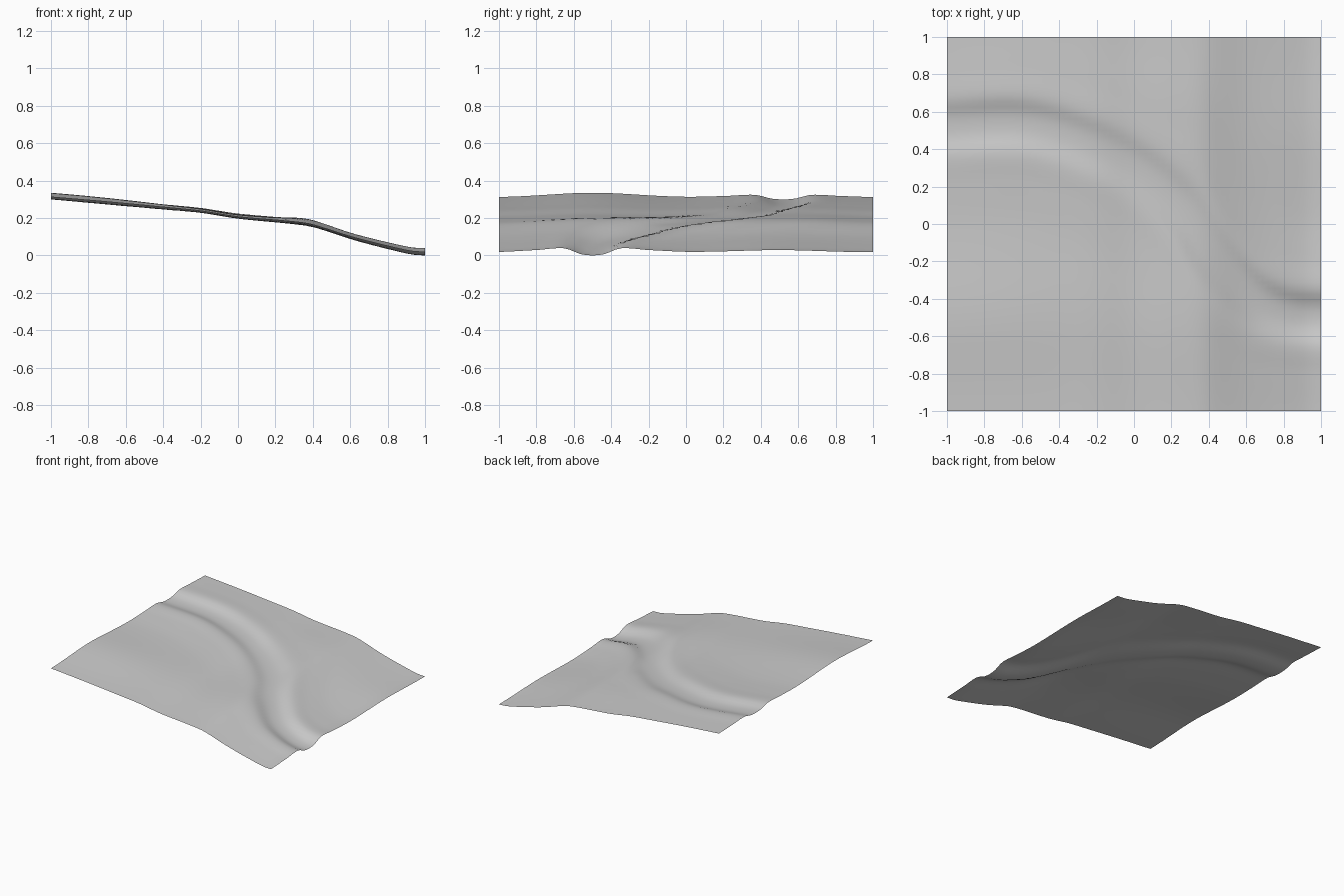
import bpy
import bmesh
from math import exp, sqrt

cube = bpy.data.objects.get("Cube")
if cube:
    bpy.data.objects.remove(cube, do_unlink=True)


def spline(points, t):
    """Smooth curve through (position, value) pairs."""
    n = len(points)
    i = 0
    while i < n - 2 and t > points[i + 1][0]:
        i += 1

    def slope(k):
        a, b = points[max(k - 1, 0)], points[min(k + 1, n - 1)]
        return (b[1] - a[1]) / (b[0] - a[0])

    (x0, y0), (x1, y1) = points[i], points[i + 1]
    h = x1 - x0
    u = min(max((t - x0) / h, 0), 1)
    w = u * u * (3 - 2 * u)
    return (y0 * (1 - w) + y1 * w + h * u * (1 - u) ** 2 * slope(i)
            - h * u * u * (1 - u) * slope(i + 1))


def bump(x, y, cx, cy, rx, ry):
    return exp(-((x - cx) / rx) ** 2 - ((y - cy) / ry) ** 2)


# Fall of the land from left to right
fall = [(-1, .313), (-.7, .288), (-.4, .26), (-.2, .24), (0, .208),
        (.3, .18), (.4, .164), (.6, .102), (.8, .052), (.93, .024), (1, .02)]
# Winding centre line of the stream bed
stream = [(-1, .52), (-.6, .53), (-.3, .45), (0, .3), (.25, .08),
          (.45, -.2), (.65, -.4), (.82, -.48), (1, -.5)]
# Cross-section of the bed with its raised banks
section = [(0, -.018), (.06, -.012), (.15, .02), (.3, .011), (.55, 0), (3, 0)]
# How deep the bed is cut along its length
depth = [(-1, .65), (-.6, .75), (0, .6), (.4, .75), (.7, .9), (1, 1)]


def height(x, y):
    lean = (spline(stream, x + .03) - spline(stream, x - .03)) / .06
    d = abs(y - spline(stream, x)) / sqrt(1 + lean * lean)
    z = spline(fall, x) + spline(depth, x) * spline(section, d)
    # Broad swells on both sides
    z += .025 * bump(x, y, -1, -.5, .9, .33)
    z += .012 * bump(x, y, 1, .5, .5, .3)
    z += .012 * bump(x, y, .25, -.55, .3, .35)
    z += .01 * bump(x, y, .2, .7, .35, .3)
    return z


# Ground sheet
mesh = bpy.data.meshes.new("ground")
bm = bmesh.new()
bmesh.ops.create_grid(bm, x_segments=64, y_segments=64, size=1)
for v in bm.verts:
    v.co.z = height(v.co.x, v.co.y)
lowest = min(v.co.z for v in bm.verts)
for v in bm.verts:
    v.co.z -= lowest
for f in bm.faces:
    f.smooth = True
bm.to_mesh(mesh)
bm.free()
ground = bpy.data.objects.new("ground", mesh)
bpy.context.collection.objects.link(ground)

# Plain grey earth
grey = bpy.data.materials.new("light grey")
grey.use_nodes = True
color = (.6, .6, .6, 1)
grey.diffuse_color = color
grey.node_tree.nodes["Principled BSDF"].inputs["Base Color"].default_value = color
mesh.materials.append(grey)
